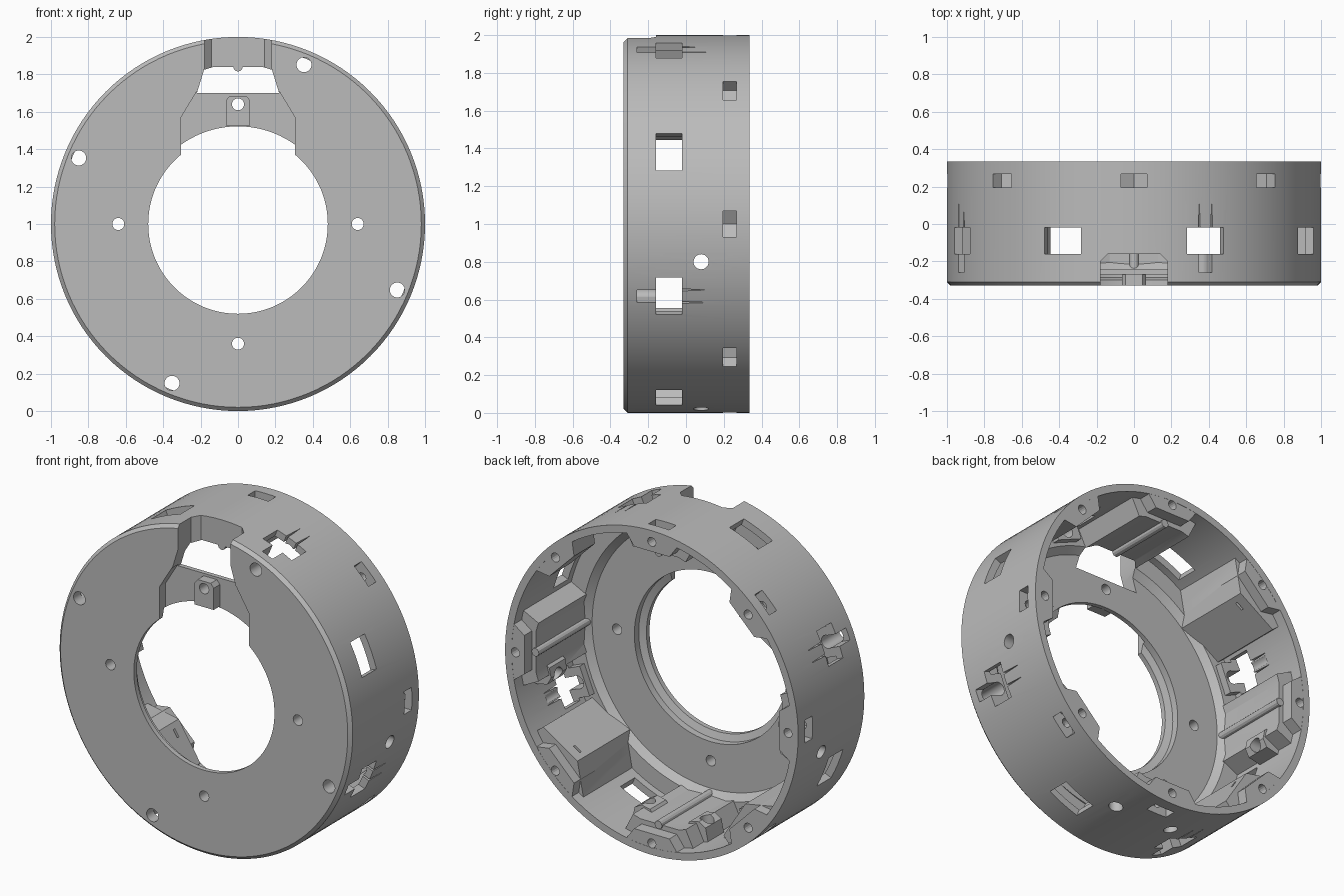
import bpy
import bmesh
from math import cos, sin, pi, radians

if "Cube" in bpy.data.objects:
    bpy.data.objects.remove(bpy.data.objects["Cube"])

grey = bpy.data.materials.new("light_grey_plastic")
grey.use_nodes = True
COLOUR = (0.5, 0.5, 0.5, 1)
grey.diffuse_color = COLOUR
grey.node_tree.nodes["Principled BSDF"].inputs["Base Color"].default_value = COLOUR


def make(name, bm):
    bmesh.ops.recalc_face_normals(bm, faces=bm.faces)
    mesh = bpy.data.meshes.new(name)
    bm.to_mesh(mesh)
    bm.free()
    mesh.materials.append(grey)
    ob = bpy.data.objects.new(name, mesh)
    bpy.context.collection.objects.link(ob)
    return ob


def lathe(name, profile, steps):
    """Spin a closed (radius, y) profile about the ring axis."""
    bm = bmesh.new()
    rows = []
    for i in range(steps):
        a = 2 * pi * i / steps
        rows.append([bm.verts.new((r * cos(a), y, 1 + r * sin(a))) for r, y in profile])
    n = len(profile)
    for i in range(steps):
        p, q = rows[i], rows[(i + 1) % steps]
        for j in range(n):
            k = (j + 1) % n
            bm.faces.new((p[j], p[k], q[k], q[j]))
    return make(name, bm)


def prism(name, points, y0, y1, angle, taper=1):
    """Extrude a (tangent, radius) outline along y at an angle round the ring."""
    a = radians(angle)
    mid = sum(t for t, r in points) / len(points)
    bm = bmesh.new()
    ends = []
    for y, s in ((y0, 1), (y1, taper)):
        ring = []
        for t, r in points:
            t = mid + (t - mid) * s
            ring.append(bm.verts.new((r * cos(a) - t * sin(a), y, 1 + r * sin(a) + t * cos(a))))
        bm.faces.new(ring)
        ends.append(ring)
    n = len(points)
    for j in range(n):
        k = (j + 1) % n
        bm.faces.new((ends[0][j], ends[0][k], ends[1][k], ends[1][j]))
    return make(name, bm)


def mirrored(half):
    """Complete an outline from its positive tangent half."""
    return half + [(-t, r) for t, r in reversed(half)]


def rect(w, r0, r1, t=0):
    return [(t - w, r0), (t + w, r0), (t + w, r1), (t - w, r1)]


def circle(centre, radius, n=24):
    return [(radius * cos(2 * pi * i / n), centre + radius * sin(2 * pi * i / n)) for i in range(n)]


helpers = []


def apply(ob, operation):
    ob.hide_render = True
    mod = body.modifiers.new(ob.name, 'BOOLEAN')
    mod.operation = operation
    mod.solver = 'EXACT'
    mod.object = ob
    helpers.append(ob)


def add(*args, **kw):
    apply(prism(*args, **kw), 'UNION')


def cut(*args, **kw):
    apply(prism(*args, **kw), 'DIFFERENCE')


# Main shell: front plate, stepped floor and outer wall
FRONT, BACK = -0.33, 0.335
body = lathe("housing_ring", [
    (0.48, FRONT), (0.98, FRONT), (1, -0.31), (1, BACK), (0.955, BACK), (0.955, -0.205),
    (0.85, -0.205), (0.81, -0.242), (0.522, -0.242), (0.522, -0.285), (0.48, -0.3)], 128)

# Rod pads with a raised rod on each quarter
pad = mirrored([(0.25, 0.965), (0.18, 0.825), (0.13, 0.84)])
for angle in (0, 90, 180, 270):
    add("rod_pad", pad, -0.26, 0.26, angle)
    add("rod", circle(0.84, 0.025, 12), -0.25, 0.27, angle)

# Ridged inner blocks, each with a thin slit
block = [(-0.24, 0.965), (-0.22, 0.94), (-0.03, 0.81), (0.24, 0.87), (0.25, 0.965)]
for angle in (135, 225, 315):
    add("inner_block", block, -0.25, 0.27, angle)
    cut("block_slit", rect(0.025, 0.7, 0.88, 0.03), 0.19, 0.205, angle)

# Small bosses in front of the screw windows
FRONT_SCREWS = (67.5, 157.5, 247.5, 337.5)
for angle in FRONT_SCREWS:
    add("front_screw_boss", rect(0.09, 0.87, 0.965), -0.25, -0.12, angle)

# Bosses round the cable holes
for angle in (191.5, 258.5, 281.5, 348.5):
    add("cable_boss", mirrored([(0.07, 0.965), (0.07, 0.87), (0.03, 0.835)]), 0.0, 0.155, angle)

# Rear screw bosses with nut pockets
boss = mirrored([(0.19, 0.965), (0.12, 0.87)])
nut = [(0.07, 1.1), (0.07, 0.93), (0, 0.89), (-0.07, 0.93), (-0.07, 1.1)]
for i in range(8):
    add("rear_boss", boss, 0.13, 0.334, i * 45)
    cut("nut_pocket", nut, 0.195, 0.267, i * 45)
    cut("rear_screw_hole", circle(0.93, 0.028, 16), 0.15, 0.4, i * 45)

# Wall windows
for i in range(8):
    cut("wall_window", rect(0.106, 0.8, 1.1), -0.16, -0.02, 22.5 + i * 45)

# Front screw holes with their slots and tapered slits
for angle in FRONT_SCREWS:
    cut("front_screw_hole", circle(0.922, 0.04), -0.4, 0.1, angle)
    cut("screw_slot", rect(0.037, 0.915, 1.1), -0.26, -0.1, angle)
    for t in (-0.036, 0.036):
        cut("tapered_slit", rect(0.007, 0.945, 1.1, t), -0.05, 0.107, angle, taper=0.1)

# Cable holes through the lower wall
for side in (-1, 1):
    for place, turn in (((side * 0.95, 0.08, 0.8), pi / 2), ((side * 0.2, 0.08, 0.05), 0)):
        bpy.ops.mesh.primitive_cylinder_add(vertices=24, radius=0.04, depth=0.4,
                                            location=place, rotation=(0, turn, 0))
        hole = bpy.context.object
        hole.name = "cable_hole"
        hole.data.materials.append(grey)
        apply(hole, 'DIFFERENCE')

# Notch through the top of the front plate
cut("notch", mirrored([(0.18, 1.1), (0.18, 0.83), (0.22, 0.7)]), -0.4, -0.2, 90)
cut("notch_end", mirrored([(0.18, 1.1), (0.18, 0.79)]), -0.2005, -0.16, 90, taper=0.78)
cut("front_recess", mirrored([(0.22, 0.71), (0.305, 0.57), (0.305, 0.3)]), -0.4, -0.27, 90)

# Fixing tab and plate holes
add("fixing_tab", mirrored([(0.065, 0.526), (0.065, 0.66), (0.045, 0.685)]), FRONT, -0.255, 90)
for angle in (0, 90, 180, 270):
    cut("plate_hole", circle(0.64, 0.032), -0.4, -0.2, angle)

# Bake the cuts and drop the helpers
bpy.context.view_layer.update()
depsgraph = bpy.context.evaluated_depsgraph_get()
baked = bpy.data.meshes.new_from_object(body.evaluated_get(depsgraph))
body.modifiers.clear()
body.data = baked
baked.materials.clear()
baked.materials.append(grey)
for ob in helpers:
    bpy.data.objects.remove(ob)

bpy.ops.object.select_all(action='DESELECT')
body.select_set(True)
bpy.context.view_layer.objects.active = body
bpy.ops.object.shade_smooth_by_angle(angle=radians(20))
